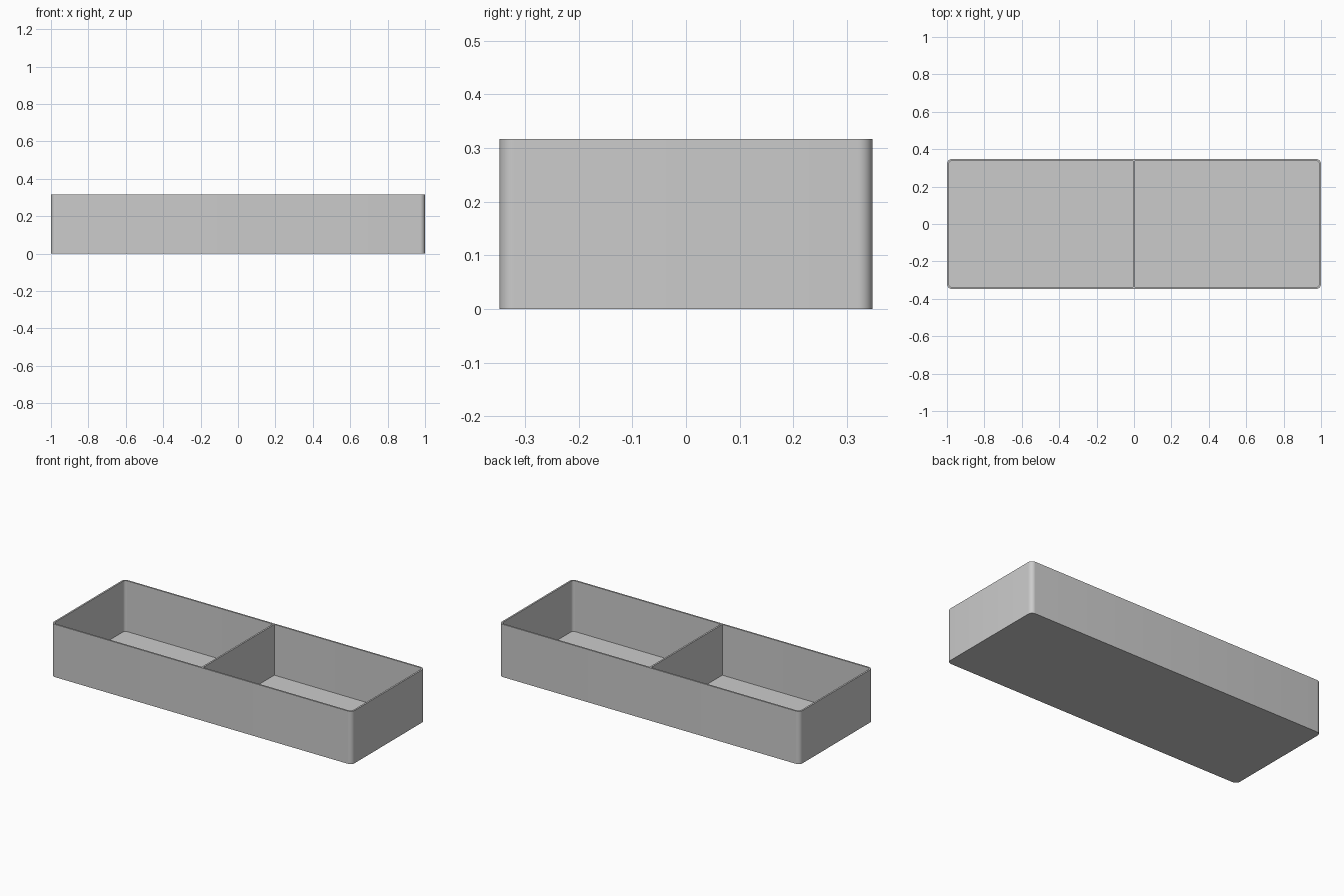
import bpy, bmesh, math

LENGTH, WIDTH, HEIGHT = 2.0, 0.695, 0.317
WALL, FLOOR, RADIUS = 0.01, 0.012, 0.027

cube = bpy.data.objects.get("Cube")
if cube:
    bpy.data.objects.remove(cube, do_unlink=True)

grey = bpy.data.materials.new("plain grey")
grey.use_nodes = True
colour = (0.6, 0.6, 0.6, 1)
grey.diffuse_color = colour
grey.node_tree.nodes["Principled BSDF"].inputs["Base Color"].default_value = colour


def rounded_loop(bm, inset, z, steps=8):
    """Ring of vertices around a rounded rectangle, inset from the outer wall."""
    r = RADIUS - inset
    cx, cy = LENGTH / 2 - RADIUS, WIDTH / 2 - RADIUS
    ring = []
    for q, (sx, sy) in enumerate([(1, 1), (-1, 1), (-1, -1), (1, -1)]):
        for i in range(steps + 1):
            a = math.pi / 2 * (q + i / steps)
            ring.append(bm.verts.new((sx * cx + r * math.cos(a), sy * cy + r * math.sin(a), z)))
    return ring


def finish(name, bm):
    bmesh.ops.recalc_face_normals(bm, faces=bm.faces)
    mesh = bpy.data.meshes.new(name)
    bm.to_mesh(mesh)
    bm.free()
    mesh.materials.append(grey)
    obj = bpy.data.objects.new(name, mesh)
    bpy.context.collection.objects.link(obj)
    return obj


# Tray shell: outer wall, rim, inner wall and floor
bm = bmesh.new()
rings = [rounded_loop(bm, inset, z) for inset, z in
         [(0, 0), (0, HEIGHT), (WALL, HEIGHT), (WALL, FLOOR)]]
for a, b in zip(rings, rings[1:]):
    for i in range(len(a)):
        j = (i + 1) % len(a)
        bm.faces.new((a[i], a[j], b[j], b[i]))
bm.faces.new(rings[0])
bm.faces.new(rings[-1])
tray = finish("tray", bm)
bpy.ops.object.select_all(action="DESELECT")
tray.select_set(True)
bpy.context.view_layer.objects.active = tray
bpy.ops.object.shade_smooth_by_angle(angle=math.radians(30))

# Central divider, fitted between the long walls and flush with the rim
bm = bmesh.new()
bmesh.ops.create_cube(bm, size=1)
bmesh.ops.scale(bm, verts=bm.verts, vec=(WALL, WIDTH - 2 * WALL, HEIGHT - FLOOR))
bmesh.ops.translate(bm, verts=bm.verts, vec=(0, 0, (HEIGHT + FLOOR) / 2))
finish("divider", bm)
